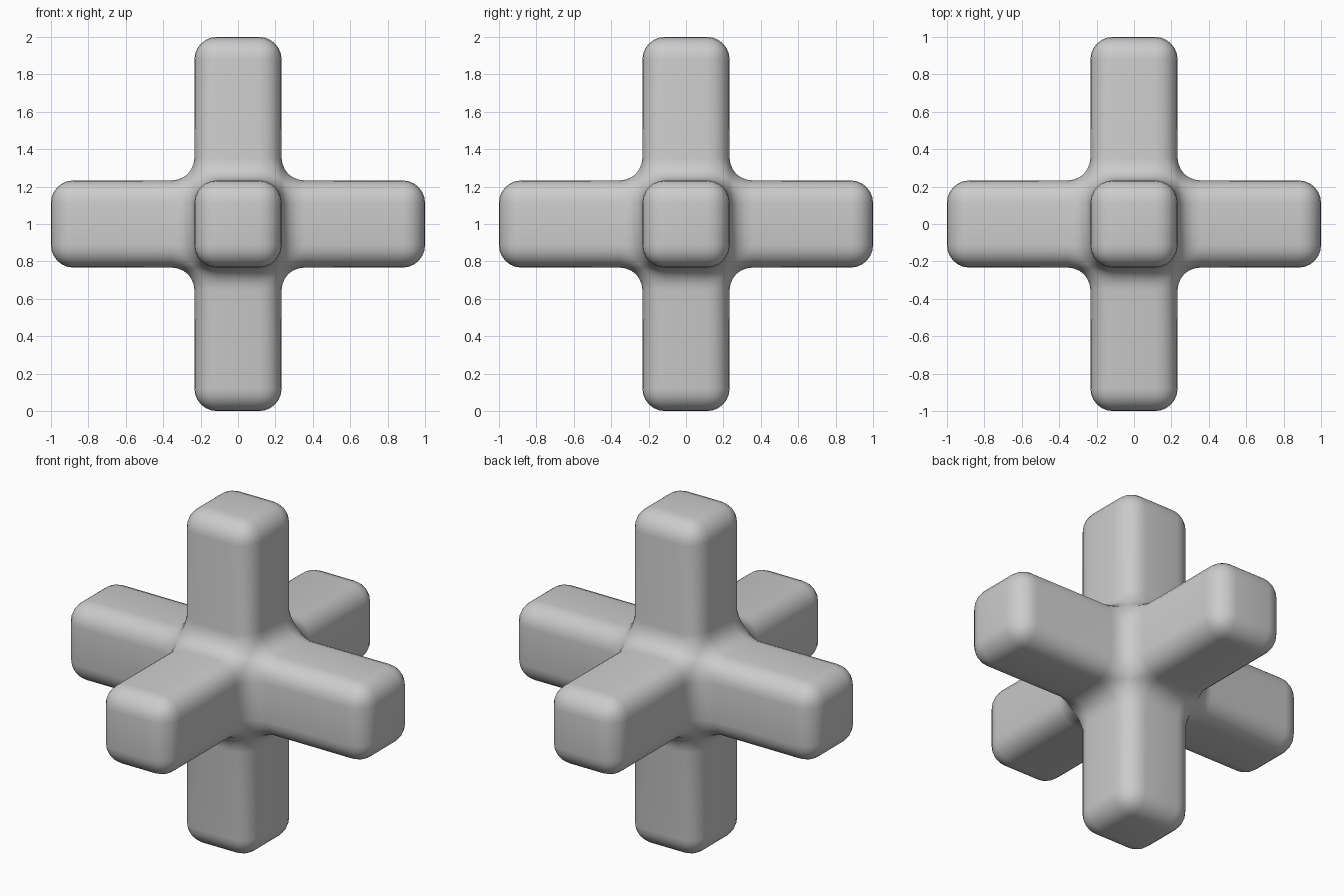
import bpy, bmesh, math
from mathutils import Vector

if "Cube" in bpy.data.objects:
    bpy.data.objects.remove(bpy.data.objects["Cube"], do_unlink=True)

HALF = 0.233     # half thickness of each arm
REACH = 1.0      # arm length from the centre
ROUND = 0.12     # rounding of corners and fillets

# Plain grey
grey = bpy.data.materials.new("light grey")
grey.use_nodes = True
colour = (0.6, 0.6, 0.6, 1)
grey.diffuse_color = colour
grey.node_tree.nodes["Principled BSDF"].inputs["Base Color"].default_value = colour

# Six arms extruded from the faces of a central cube
bm = bmesh.new()
bmesh.ops.create_cube(bm, size=2 * HALF)
bm.normal_update()
for face, normal in [(f, f.normal.copy()) for f in bm.faces]:
    tip = bmesh.ops.extrude_discrete_faces(bm, faces=[face])["faces"][0]
    bmesh.ops.translate(bm, verts=tip.verts, vec=normal * (REACH - HALF))
bmesh.ops.remove_doubles(bm, verts=bm.verts, dist=0.0001)
bmesh.ops.recalc_face_normals(bm, faces=bm.faces)
bmesh.ops.translate(bm, verts=bm.verts, vec=Vector((0, 0, REACH)))

mesh = bpy.data.meshes.new("six_armed_cross")
bm.to_mesh(mesh)
bm.free()
mesh.materials.append(grey)
cross = bpy.data.objects.new("six_armed_cross", mesh)
bpy.context.collection.objects.link(cross)

# Round outer edges and fillet the inner corners
bevel = cross.modifiers.new("rounding", 'BEVEL')
bevel.width = ROUND
bevel.segments = 6
bevel.limit_method = 'ANGLE'
bevel.angle_limit = math.radians(30)

bpy.context.view_layer.objects.active = cross
cross.select_set(True)
bpy.ops.object.shade_smooth()
